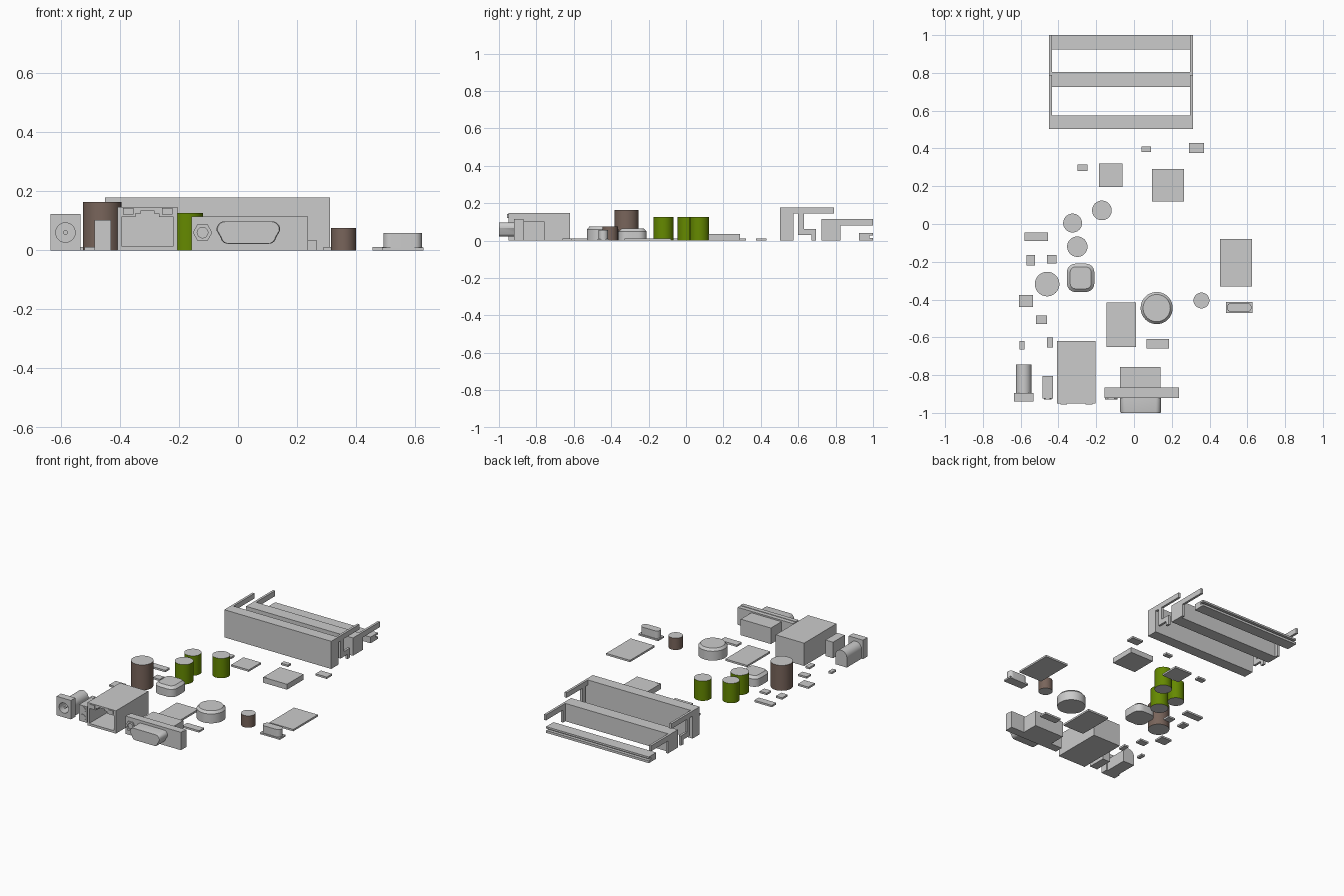
import bpy, bmesh
from math import sin, cos, pi

if "Cube" in bpy.data.objects:
    bpy.data.objects.remove(bpy.data.objects["Cube"])


def material(name, col):
    m = bpy.data.materials.new(name)
    m.diffuse_color = (*col, 1)
    m.use_nodes = True
    m.node_tree.nodes["Principled BSDF"].inputs["Base Color"].default_value = m.diffuse_color
    return m


GREEN = material("green_sleeve", (0.13, 0.25, 0.0))
BROWN = material("brown_sleeve", (0.19, 0.13, 0.105))
GREY = material("grey_top", (0.6, 0.6, 0.6))


def loft(name, rings, mat=None):
    """Skin a stack of equal-length rings and cap both ends."""
    bm = bmesh.new()
    vs = [[bm.verts.new(p) for p in r] for r in rings]
    n = len(rings[0])
    for a, b in zip(vs, vs[1:]):
        for i in range(n):
            bm.faces.new((a[i], a[(i + 1) % n], b[(i + 1) % n], b[i]))
    bm.faces.new(vs[0])
    bm.faces.new(vs[-1])
    bmesh.ops.recalc_face_normals(bm, faces=bm.faces)
    me = bpy.data.meshes.new(name)
    bm.to_mesh(me)
    bm.free()
    ob = bpy.data.objects.new(name, me)
    bpy.context.collection.objects.link(ob)
    if mat:
        me.materials.append(mat)
        me.materials.append(GREY)
        for p in me.polygons:
            if abs(p.normal.z) > 0.9:
                p.material_index = 1
    return ob


def smooth(ob):
    bpy.ops.object.select_all(action='DESELECT')
    ob.select_set(True)
    bpy.context.view_layer.objects.active = ob
    bpy.ops.object.shade_smooth_by_angle()
    return ob


def box(name, x0, x1, y0, y1, z0, z1):
    return loft(name, [[(x0, y0, z), (x1, y0, z), (x1, y1, z), (x0, y1, z)] for z in (z0, z1)])


def circle(r, n=32, cx=0, cy=0):
    return [(cx + r * cos(2 * pi * i / n), cy + r * sin(2 * pi * i / n)) for i in range(n)]


def rounded(x0, x1, y0, y1, r, n=6):
    pts = []
    for k, (cx, cy) in enumerate([(x1 - r, y1 - r), (x0 + r, y1 - r), (x0 + r, y0 + r), (x1 - r, y0 + r)]):
        pts += [(cx + r * cos((k + i / n) * pi / 2), cy + r * sin((k + i / n) * pi / 2)) for i in range(n + 1)]
    return pts


def along_y(name, pts, y0, y1):
    return loft(name, [[(x, y, z) for x, z in pts] for y in (y0, y1)])


def along_x(name, pts, x0, x1):
    return loft(name, [[(x, y, z) for y, z in pts] for x in (x0, x1)])


def turned(name, x, y, prof, mat=None):
    return smooth(loft(name, [[(a, b, z) for a, b in circle(r, 40, x, y)] for r, z in prof], mat))


def cut(ob, cutter):
    m = ob.modifiers.new("cut", 'BOOLEAN')
    m.operation = 'DIFFERENCE'
    m.solver = 'EXACT'
    m.object = cutter
    bpy.context.view_layer.objects.active = ob
    bpy.ops.object.modifier_apply(modifier="cut")
    bpy.data.objects.remove(cutter)


# flat chips: x0, x1, y0, y1
chips = [(.04, .09, .38, .41), (.29, .37, .375, .43), (-.3, -.245, .28, .315),
         (-.185, -.06, .195, .32), (-.58, -.455, -.09, -.045), (-.57, -.525, -.22, -.165),
         (-.46, -.41, -.21, -.165), (-.61, -.535, -.44, -.375), (-.52, -.46, -.53, -.485),
         (-.605, -.58, -.665, -.62), (-.46, -.43, -.655, -.6), (-.145, .01, -.65, -.415),
         (.065, .185, -.66, -.61), (.455, .625, -.33, -.08)]
for c in chips:
    box("flat_chip", *c, 0, .012)
box("processor_chip", .095, .265, .12, .29, 0, .035)
turned("processor_pin_mark", .106, .131, [(.006, .035), (.006, .036)])

# capacitors
for x, y, r in [(-.325, .005, .05), (-.17, .072, .052), (-.3, -.12, .054)]:
    turned("green_capacitor", x, y, [(r, 0), (r, .127)], GREEN)
turned("large_capacitor", -.46, -.318, [(.065, 0), (.065, .163)], BROWN)
turned("small_capacitor", .357, -.405, [(.042, 0), (.042, .076)], BROWN)

# inductors
turned("round_inductor", .12, -.445, [(.085, 0), (.085, .06), (.072, .075)])
rings = []
for d, z in [(0, 0), (0, .05), (.017, .065)]:
    p = rounded(-.355 + d, -.21 - d, -.36 + d, -.21 - d, .045 - d)
    rings.append([(x, y, z) for x, y in p])
smooth(loft("square_inductor", rings))

# crystal
box("crystal_base", .487, .628, -.472, -.412, 0, .01)
can = rounded(.492, .622, -.467, -.417, .0249, 8)
smooth(loft("crystal_can", [[(x, y, z) for x, y in can] for z in (.01, .058)]))

# twin stacked memory sockets
XL, XR, T = -.45, .312, .015
box("upper_socket_body", XL, XR, .503, .575, 0, .178)
box("lower_socket_body", XL, XR, .725, .805, 0, .115)
along_x("socket_rear_bar", [(.925, 0), (1, 0), (1, .015), (.98, .015), (.98, .028),
                            (1, .028), (1, .04), (.925, .04)], XL + T, XR - T)
upper_arm = [(.57, .178), (.79, .178), (.79, .145), (.632, .145), (.632, .062), (.695, .062),
             (.695, 0), (.67, 0), (.67, .03), (.6, .03), (.6, .145), (.57, .145)]
lower_arm = [(.8, .115), (1, .115), (1, .08), (.827, .08), (.827, 0), (.8, 0)]
for x in (XL, XR - T):
    along_x("upper_socket_arm", upper_arm, x, x + T)
    along_x("lower_socket_arm", lower_arm, x, x + T)

# network jack with stepped opening
jack = box("network_jack", -.408, -.205, -.95, -.62, 0, .147)
half = [(.088, .015), (.088, .112), (.04, .112), (.04, .125), (.022, .125), (.022, .135)]
mid = -.307
key = [(mid + x, z) for x, z in half] + [(mid - x, z) for x, z in reversed(half)]
cut(jack, along_y("jack_cutter", key, -1.1, -.75))
for x in (-.39, -.257):
    box("jack_indicator", x, x + .036, -.956, -.94, .121, .143)

# double indicator light
box("light_housing", -.485, -.43, -.925, -.805, 0, .103)
for z in (.029, .079):
    smooth(along_y("indicator_light", circle(.019, 24, -.457, z), -.928, -.9))

# power jack: flange and arched barrel, bored through the front
cx, cz = -.584, .06
flange = box("power_flange", -.635, -.533, -.94, -.895, 0, .122)
arch = [(cx + .041 * cos(pi * i / 20), cz + .041 * sin(pi * i / 20)) for i in range(21)]
barrel = along_y("power_barrel", arch + [(cx - .041, 0), (cx + .041, 0)], -.895, -.745)
for ob in (flange, barrel):
    cut(ob, along_y("bore_cutter", circle(.033, 32, cx, cz), -1, -.79))
    smooth(ob)
smooth(along_y("power_pin", circle(.008, 16, cx, cz), -.93, -.78))

# serial port: rear block, flange, D-shaped shell and hex nut
box("serial_block", -.075, .14, -.87, -.757, 0, .103)
box("serial_flange", -.157, .237, -.92, -.892, 0, .115)
box("serial_back_plate", -.157, .237, -.892, -.865, 0, .112)
shell = []
corners = [(.115, .07, .028, -5, 90), (-.045, .07, .028, 90, 185),
           (-.034, .047, .025, 190, 270), (.104, .047, .025, 270, 350)]
for x, z, r, a0, a1 in corners:
    for i in range(7):
        a = (a0 + (a1 - a0) * i / 6) * pi / 180
        shell.append((x + r * cos(a), z + r * sin(a)))
rings = []
for k, y in [(1, -.92), (1, -.995), (.97, -1)]:
    rings.append([(.035 + (x - .035) * k, y, .06 + (z - .06) * k) for x, z in shell])
smooth(loft("serial_shell", rings))
nut = along_y("serial_nut", circle(.033, 6, -.12, .06), -.928, -.91)
cut(nut, along_y("nut_cutter", circle(.018, 24, -.12, .06), -1, -.921))
